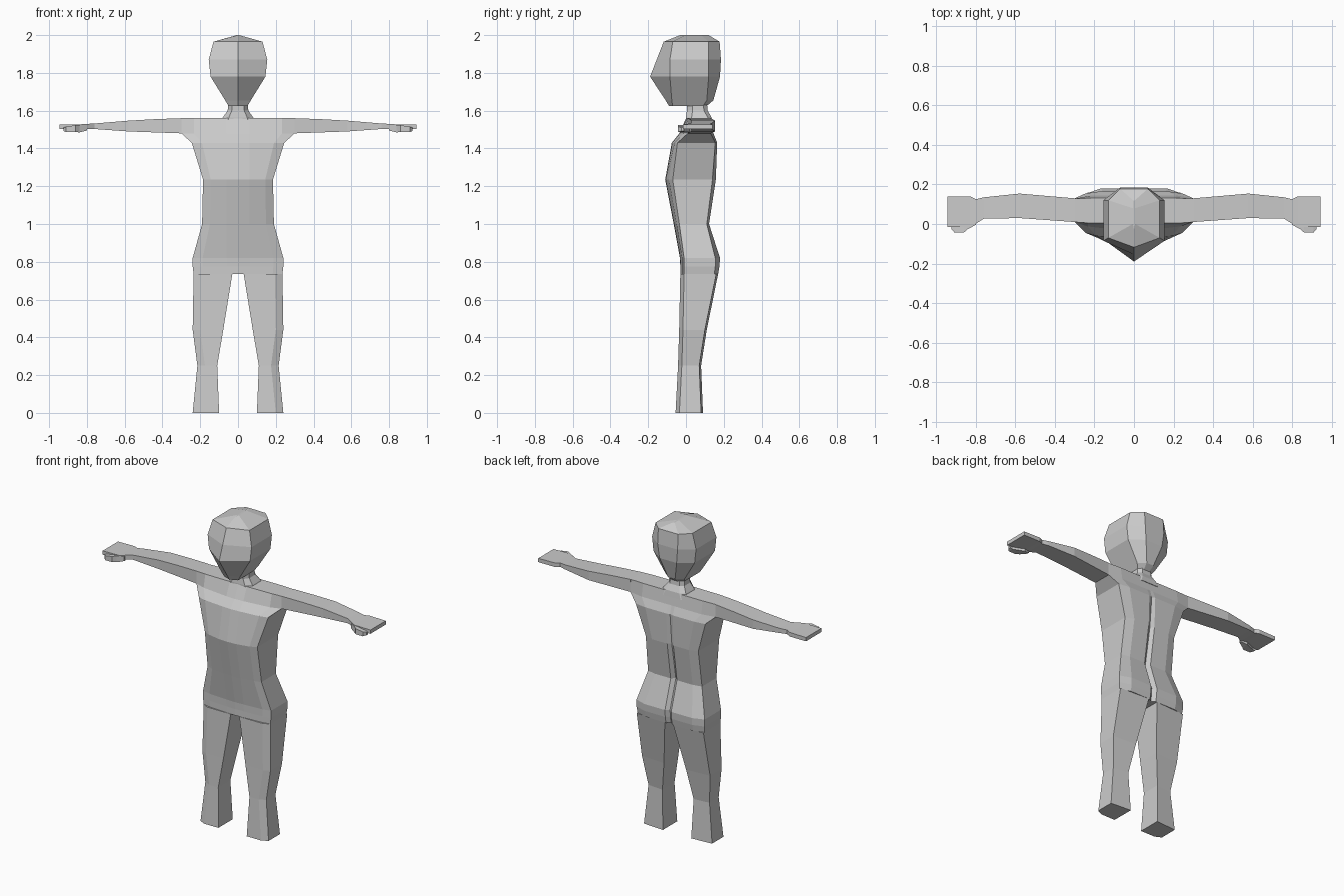
import bpy, bmesh


def loft(name, rings, mirror=False):
    """Skin a stack of equal-length point rings and cap both ends."""
    bm = bmesh.new()
    loops = [[bm.verts.new(p) for p in ring] for ring in rings]
    for a, b in zip(loops, loops[1:]):
        n = len(a)
        for i in range(n):
            j = (i + 1) % n
            bm.faces.new((a[i], a[j], b[j], b[i]))
    bm.faces.new(loops[0][::-1])
    bm.faces.new(loops[-1])
    bmesh.ops.recalc_face_normals(bm, faces=bm.faces)
    me = bpy.data.meshes.new(name)
    bm.to_mesh(me)
    bm.free()
    ob = bpy.data.objects.new(name, me)
    bpy.context.collection.objects.link(ob)
    if mirror:
        ob.modifiers.new("Mirror", 'MIRROR').use_mirror_merge = False
    return ob


def symmetric(half, z):
    """Full ring from a half outline running front centre to back centre."""
    return [(x, y, z) for x, y in half] + [(-x, y, z) for x, y in half[-2:0:-1]]


# Head: z, half width, front centre, side front, side back, back, back half width
head = [
    (1.625, .05, -.09, -.07, .09, .11, .02),
    (1.655, .068, -.108, -.075, .11, .145, .025),
    (1.78, .145, -.19, -.085, .12, .18, .06),
    (1.87, .155, -.155, -.085, .12, .185, .07),
    (1.965, .13, -.118, -.07, .12, .178, .07),
    (2.0, .006, -.03, 0, .08, .12, .004),
]
loft("head", [symmetric([(0, f), (w, sf), (w, sb), (bw, b), (0, b)], z)
              for z, w, f, sf, sb, b, bw in head])

# Neck: z, half width, front, back
neck = [(1.53, .10, 0, .14), (1.565, .08, .0, .135), (1.60, .055, .005, .115), (1.65, .05, .005, .11)]
loft("neck", [symmetric([(0, f), (w * .6, f), (w, f + .03), (w, b - .02), (w * .6, b), (0, b)], z)
              for z, w, f, b in neck])

# Torso: z, half width, front, side front, side back, back, groove depth
torso = [
    (.735, .235, -.03, -.01, .15, .17, .02),
    (.775, .24, -.03, -.01, .155, .177, .02),
    (.82, .24, -.032, -.01, .155, .18, .02),
    (1.0, .19, -.065, -.035, .11, .122, .02),
    (1.235, .185, -.11, -.07, .14, .158, .015),
    (1.43, .245, -.075, -.045, .155, .165, .005),
    (1.48, .30, -.035, .01, .13, .145, 0),
    (1.56, .30, .0, .01, .128, .132, 0),
]
loft("torso", [symmetric([(0, f), (.06, f + .003), (w * .78, f + (sf - f) * .5), (w, sf), (w, sb),
                          (w * .7, b), (.022, b), (0, b - g)], z)
               for z, w, f, sf, sb, b, g in torso])

# Legs: z, inner x, outer x, front, back
leg = [
    (0, .10, .24, -.055, .09),
    (.25, .11, .215, -.042, .08),
    (.44, .078, .24, -.036, .11),
    (.735, .03, .235, -.03, .17),
]
loft("legs", [[(i, f, z), (o - .04, f, z), (o, f + .02, z), (o, b - .01, z), (i, b, z)]
              for z, i, o, f, b in leg], mirror=True)

# Arms and flat hands: x, front y, back y, bottom z, top z
arm = [
    (.30, .01, .13, 1.48, 1.56),
    (.44, .02, .142, 1.485, 1.555),
    (.58, .03, .154, 1.49, 1.547),
    (.76, .027, .135, 1.503, 1.532),
    (.80, .002, .125, 1.504, 1.53),
    (.83, -.015, .14, 1.502, 1.528),
    (.945, -.015, .14, 1.502, 1.526),
]
# Thumbs, in the same format
thumb = [
    (.80, -.004, .01, 1.495, 1.525),
    (.84, -.025, .02, 1.485, 1.525),
    (.86, -.042, .01, 1.487, 1.523),
    (.91, -.042, -.01, 1.487, 1.515),
    (.925, -.025, -.01, 1.492, 1.51),
]
for name, rows in (("arms", arm), ("thumbs", thumb)):
    loft(name, [[(x, a, lo), (x, b, lo), (x, b, hi), (x, a, hi)]
                for x, a, b, lo, hi in rows], mirror=True)
